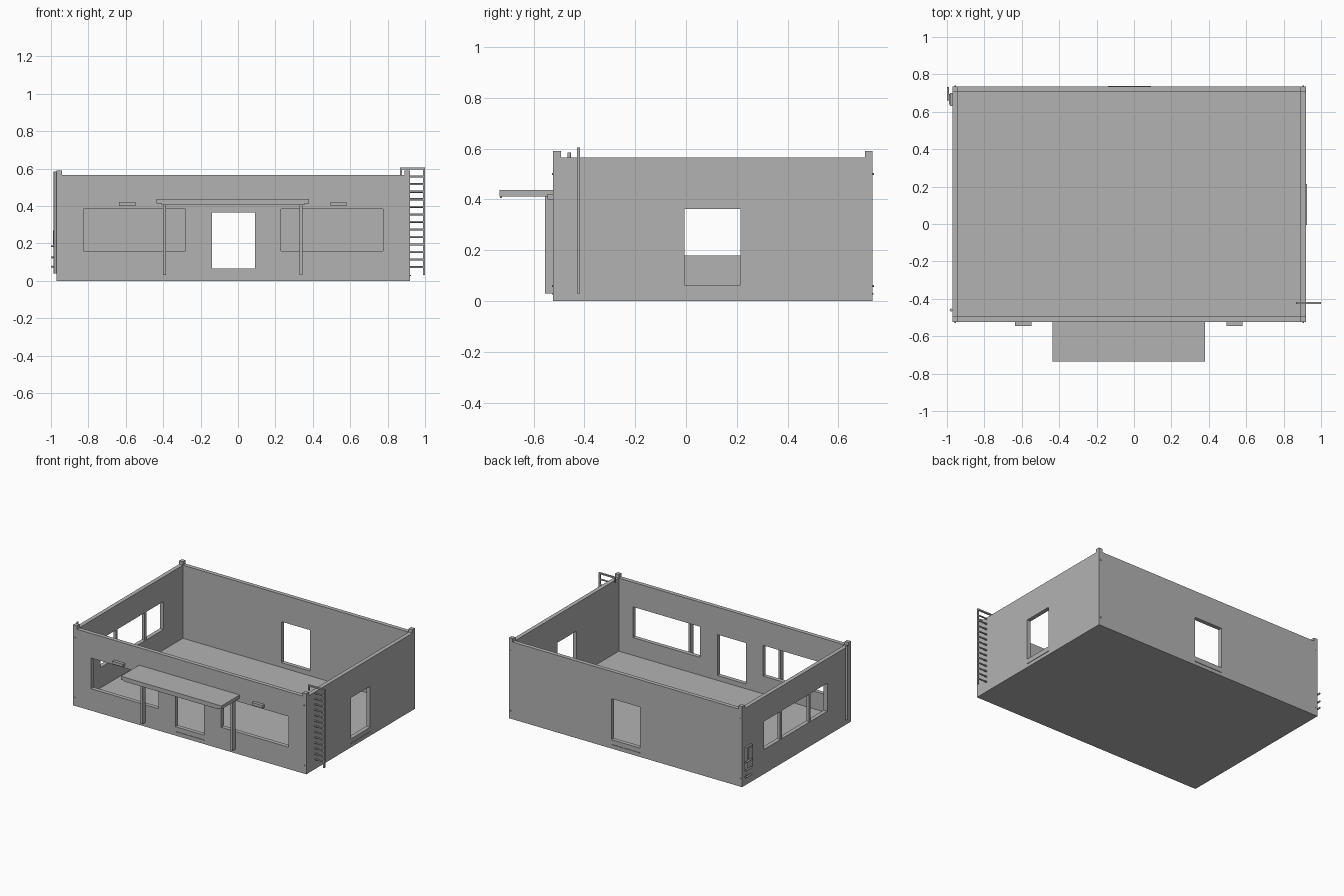
import bpy, bmesh
from mathutils import Vector

cube = bpy.data.objects.get("Cube")
if cube:
    bpy.data.objects.remove(cube)

grey = bpy.data.materials.new("plain_grey")
grey.use_nodes = True
grey.diffuse_color = (0.45, 0.45, 0.45, 1)
grey.node_tree.nodes["Principled BSDF"].inputs["Base Color"].default_value = (0.45, 0.45, 0.45, 1)


def add(name, bm):
    mesh = bpy.data.meshes.new(name)
    bm.to_mesh(mesh)
    bm.free()
    mesh.materials.append(grey)
    obj = bpy.data.objects.new(name, mesh)
    bpy.context.collection.objects.link(obj)
    return obj


def box(name, x, y, z):
    """Box between the given (low, high) pairs."""
    bm = bmesh.new()
    bmesh.ops.create_cube(bm, size=1)
    for v in bm.verts:
        v.co = [lo + (c + 0.5) * (hi - lo) for c, (lo, hi) in zip(v.co, (x, y, z))]
    return add(name, bm)


def rod(name, a, b, r, sides=10):
    """Straight round bar from a to b."""
    a, b = Vector(a), Vector(b)
    bm = bmesh.new()
    bmesh.ops.create_cone(bm, cap_ends=True, segments=sides, radius1=r, radius2=r,
                          depth=(b - a).length)
    turn = (b - a).to_track_quat('Z', 'Y')
    for v in bm.verts:
        v.co = turn @ v.co + (a + b) / 2
    for f in bm.faces:
        f.smooth = len(f.verts) == 4
    return add(name, bm)


def wall(name, span, holes, place):
    """Upright panel with rectangular openings (u0, u1, z0, z1)."""
    us = sorted({*span, *(u for h in holes for u in h[:2])})
    zs = sorted({0, TOP, *(z for h in holes for z in h[2:])})
    bm = bmesh.new()
    grid = {(u, z): bm.verts.new(place(u, z)) for u in us for z in zs}
    for u, u2 in zip(us, us[1:]):
        for z, z2 in zip(zs, zs[1:]):
            if any(h[0] <= u < h[1] and h[2] <= z < h[3] for h in holes):
                continue
            bm.faces.new([grid[p] for p in ((u, z), (u2, z), (u2, z2), (u, z2))])
    obj = add(name, bm)
    solid = obj.modifiers.new("thickness", 'SOLIDIFY')
    solid.thickness = T
    solid.offset = 0
    return obj


# Overall building limits
T, TOP = 0.03, 0.565
X0, X1, Y0, Y1 = -0.97, 0.92, -0.523, 0.735
H = T / 2
span_x, span_y = (X0 + T, X1 - T), (Y0 + T, Y1 - T)

# Walls with doorways and windows
door = (-0.14, 0.09, 0.065, 0.365)
side_door = (-0.005, 0.215, 0.063, 0.363)
wall("front_wall", span_x, [(-0.825, -0.28, 0.16, 0.385), door, (0.23, 0.775, 0.16, 0.385)],
     lambda u, z: (u, Y0 + H, z))
wall("back_wall", span_x, [door], lambda u, z: (u, Y1 - H, z))
wall("left_wall", span_y, [side_door], lambda u, z: (X1 - H, u, z))
wall("right_wall", span_y, [(-0.25, 0.48, 0.18, 0.385)], lambda u, z: (X0 + H, u, z))

# Mullions of the wide side window
for y in (-0.055, 0.28):
    box("window_mullion", (X0 + 0.005, X0 + 0.025), (y - 0.01, y + 0.01), (0.18, 0.385))

# Floor and raised corner posts with studs
box("floor", span_x, span_y, (0, 0.03))
for x in (X0, X1 - T):
    for y, out in ((Y0, -1), (Y1 - T, 1)):
        box("corner_post", (x, x + T), (y, y + T), (0, 0.59))
        face = Y0 if out < 0 else Y1
        for z in (0.06, 0.5):
            rod("post_stud", (x + H, face - out * 0.003, z), (x + H, face + out * 0.005, z), 0.004, 8)

# Thin thresholds below the doorways
for y in (Y0, Y1):
    box("threshold", door[:2], (y - 0.004, y + 0.004), (0.025, 0.031))
box("threshold", (X1 - 0.004, X1 + 0.004), side_door[:2], (0.025, 0.031))

# Entrance canopy with its columns and drip edge
box("canopy", (-0.435, 0.38), (-0.735, Y0), (0.412, 0.437))
box("canopy_drip_edge", (-0.41, 0.355), (-0.733, -0.725), (0.405, 0.412))
for x in (-0.392, 0.337):
    box("canopy_column", (x - 0.008, x + 0.008), (-0.556, Y0), (0.03, 0.412))

# Wall lamps above the windows
for x in (-0.592, 0.538):
    box("wall_lamp", (x - 0.043, x + 0.043), (-0.545, Y0), (0.4, 0.421))

# Side ladder: outer rail, rungs into the wall and hook over the parapet
LY = -0.423
box("ladder_rail", (0.99, 1.0), (LY - 0.006, LY + 0.006), (0.03, 0.605))
box("ladder_top_bar", (0.867, 0.99), (LY - 0.006, LY + 0.006), (0.595, 0.605))
box("ladder_hook", (0.867, 0.877), (LY - 0.006, LY + 0.006), (0.565, 0.595))
for i in range(13):
    z = 0.073 + i * 0.0403
    rod("ladder_rung", (X1 - 0.005, LY, z), (0.992, LY, z), 0.0055)

# Drain pipe near the front corner
rod("drain_pipe", (-0.978, -0.46, 0.04), (-0.978, -0.46, 0.585), 0.0075, 12)

# Meter box and short pipes near the back corner
box("meter_box", (-0.983, X0), (0.63, 0.7), (0.12, 0.28))
box("meter_box_door", (-0.988, -0.983), (0.64, 0.69), (0.195, 0.27))
for z in (0.075, 0.125, 0.185):
    rod("meter_pipe", (-0.994, 0.66, z), (-0.994, 0.732, z), 0.006)
    rod("meter_pipe_bracket", (-0.994, 0.69, z), (X0 + 0.004, 0.69, z), 0.004, 8)
